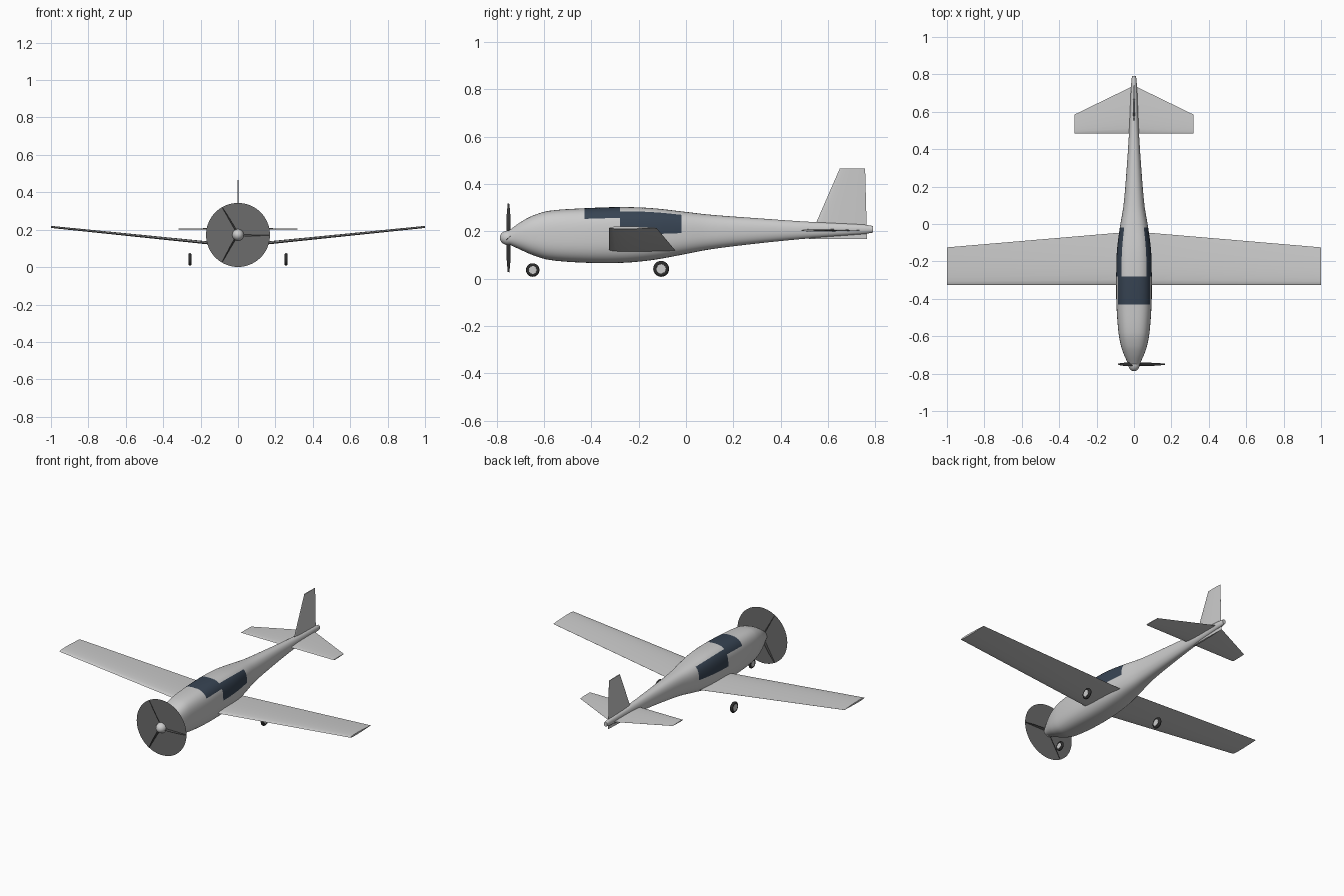
import bpy, bmesh, math
from mathutils import Vector, Matrix

cube = bpy.data.objects.get("Cube")
if cube:
    bpy.data.objects.remove(cube, do_unlink=True)


def material(name, rgb):
    m = bpy.data.materials.new(name)
    m.use_nodes = True
    m.diffuse_color = (*rgb, 1)
    node = next(n for n in m.node_tree.nodes if n.type == 'BSDF_PRINCIPLED')
    node.inputs["Base Color"].default_value = (*rgb, 1)
    return m


body_grey = material("light_grey_paint", (0.6, 0.6, 0.6))
glass = material("dark_blue_glass", (0.038, 0.057, 0.086))
disc_grey = material("propeller_disc_grey", (0.15, 0.15, 0.15))
blade_grey = material("blade_dark_grey", (0.06, 0.06, 0.06))
rubber = material("tyre_black", (0.025, 0.025, 0.025))


def smooth(obj, angle=35):
    bpy.ops.object.select_all(action='DESELECT')
    obj.select_set(True)
    bpy.context.view_layer.objects.active = obj
    bpy.ops.object.shade_smooth_by_angle(angle=math.radians(angle))


def finish(bm, name, *mats):
    bmesh.ops.recalc_face_normals(bm, faces=bm.faces)
    mesh = bpy.data.meshes.new(name)
    bm.to_mesh(mesh)
    bm.free()
    obj = bpy.data.objects.new(name, mesh)
    bpy.context.collection.objects.link(obj)
    for m in mats:
        mesh.materials.append(m)
    smooth(obj)
    return obj


def loft(rings, paint=None):
    """Skin closed rings of points; paint(ring, segment) gives a material slot."""
    bm = bmesh.new()
    rows = [[bm.verts.new(p) for p in ring] for ring in rings]
    n = len(rows[0])
    for r, (a, b) in enumerate(zip(rows, rows[1:])):
        for i in range(n):
            j = (i + 1) % n
            face = bm.faces.new((a[i], a[j], b[j], b[i]))
            if paint:
                face.material_index = paint(r, i)
    bm.faces.new(rows[0])
    bm.faces.new(rows[-1])
    return bm


def aerofoil(lead, chord, thick, lower=1.0, steps=10):
    """Section from leading edge, chord vector and thickness vector."""
    lead, chord, thick = Vector(lead), Vector(chord), Vector(thick)

    def point(u, side):
        h = 1.5 * math.sqrt(u) - 0.63 * u - 1.76 * u**2 + 1.42 * u**3 - 0.51 * u**4
        return lead + chord * u + thick * (h * side)

    us = [(1 - math.cos(math.pi * k / steps)) / 2 for k in range(steps + 1)]
    return [point(u, 1) for u in us] + [point(u, -lower) for u in us[-1:0:-1]]


# Fuselage stations: y, top z, bottom z, half width
stations = [
    (-0.75, 0.202, 0.145, 0.030), (-0.70, 0.238, 0.122, 0.053),
    (-0.65, 0.265, 0.100, 0.070), (-0.58, 0.286, 0.079, 0.083),
    (-0.43, 0.297, 0.067, 0.094), (-0.28, 0.302, 0.066, 0.095),
    (-0.15, 0.298, 0.077, 0.092), (-0.02, 0.284, 0.100, 0.076),
    (0.10, 0.270, 0.123, 0.056), (0.30, 0.255, 0.148, 0.039),
    (0.50, 0.241, 0.168, 0.026), (0.75, 0.228, 0.188, 0.015),
    (0.79, 0.222, 0.194, 0.011)]


def tangent(i, c):
    a, b = stations[max(i - 1, 0)], stations[min(i + 1, len(stations) - 1)]
    return (b[c] - a[c]) / (b[0] - a[0])


def sample(i, t):
    """Cubic Hermite blend between station i and the next."""
    a, b = stations[i], stations[i + 1]
    d = b[0] - a[0]
    out = [a[0] + t * d]
    for c in (1, 2, 3):
        out.append((2*t**3 - 3*t**2 + 1) * a[c] + (3*t**2 - 2*t**3) * b[c]
                   + d * ((t**3 - 2*t**2 + t) * tangent(i, c) + (t**3 - t**2) * tangent(i + 1, c)))
    return out


SUB, SEG = 5, 48
samples = [sample(i, k / SUB) for i in range(len(stations) - 1) for k in range(SUB)]
samples.append(list(stations[-1]))


def body_ring(y, top, bottom, half):
    # Squarish around the cabin, round at nose and tail
    power = 2 + 0.8 * min(1, half / 0.085)
    ring = []
    for k in range(SEG):
        a = 2 * math.pi * k / SEG
        c, s = math.cos(a), math.sin(a)
        ring.append((half * math.copysign(abs(c) ** (2 / power), c), y,
                     (top + bottom) / 2 + (top - bottom) / 2 * math.copysign(abs(s) ** (2 / power), s)))
    return ring


def window_paint(r, i):
    y = (samples[r][0] + samples[r + 1][0]) / 2
    a = (i + 0.5) * 360 / SEG
    a = min(a, 180 - a)
    windscreen = -0.43 < y < -0.28 and a > 30
    side_window = -0.28 < y < -0.02 and 0 < a < 52.5
    return int(windscreen or side_window)


finish(loft([body_ring(*s) for s in samples], window_paint), "fuselage", body_grey, glass)

# Wing with dihedral and straight leading edge
finish(loft([aerofoil((x, -0.325, z), (0, c, 0), (0, 0, t), 0.7)
             for x, z, c, t in ((-1, 0.214, 0.2, 0.013), (0, 0.112, 0.285, 0.02), (1, 0.214, 0.2, 0.013))]),
       "wing", body_grey)

# Tailplane and fin
finish(loft([aerofoil((x, 0.485, 0.204), (0, c, 0), (0, 0, t))
             for x, c, t in ((-0.318, 0.1, 0.005), (0, 0.255, 0.011), (0.318, 0.1, 0.005))]),
       "tailplane", body_grey)
finish(loft([aerofoil((0, y, z), (0, c, 0), (t, 0, 0))
             for y, z, c, t in ((0.52, 0.167, 0.245, 0.011), (0.65, 0.465, 0.107, 0.005))]),
       "fin", body_grey)

# Propeller: spinner, three twisted blades and the thin spin disc
HUB = Vector((0, -0.75, 0.172))
bm = bmesh.new()
bmesh.ops.create_uvsphere(bm, u_segments=24, v_segments=16, radius=0.031,
                          matrix=Matrix.Translation(HUB) @ Matrix.Diagonal((1, 1.2, 1, 1)))
finish(bm, "spinner", body_grey)

for n in range(3):
    rings = []
    for x, chord, pitch in ((0.01, 0.026, 50), (0.05, 0.024, 42), (0.11, 0.019, 34), (0.167, 0.008, 28)):
        a = math.radians(pitch)
        c = Vector((0, math.cos(a), math.sin(a))) * chord
        t = Vector((0, -math.sin(a), math.cos(a))) * chord * 0.09
        rings.append(aerofoil(Vector((x, 0, 0)) - c / 2, c, t, steps=6))
    bm = loft(rings)
    bm.transform(Matrix.Translation(HUB) @ Matrix.Rotation(-n * math.tau / 3, 4, 'Y'))
    finish(bm, f"propeller_blade_{n + 1}", blade_grey)

bm = bmesh.new()
bmesh.ops.create_circle(bm, cap_ends=True, segments=64, radius=0.171,
                        matrix=Matrix.Translation(HUB) @ Matrix.Rotation(math.pi / 2, 4, 'X'))
finish(bm, "propeller_disc", disc_grey)


# Wheels: tyre ring around a flat hub
def wheel(name, centre, radius):
    turn = (0, math.pi / 2, 0)
    bpy.ops.mesh.primitive_torus_add(major_radius=radius * 0.76, minor_radius=radius * 0.26,
                                     major_segments=32, minor_segments=12,
                                     location=centre, rotation=turn)
    tyre = bpy.context.object
    tyre.name = name + "_tyre"
    tyre.data.materials.append(rubber)
    smooth(tyre, 60)
    bpy.ops.mesh.primitive_cylinder_add(vertices=24, radius=radius * 0.6, depth=radius * 0.5,
                                        location=centre, rotation=turn)
    hub = bpy.context.object
    hub.name = name + "_hub"
    hub.data.materials.append(body_grey)
    smooth(hub)


wheel("nose_wheel", (0, -0.648, 0.036), 0.028)
for side, x in (("left", 0.257), ("right", -0.257)):
    wheel(side + "_main_wheel", (x, -0.105, 0.041), 0.033)
